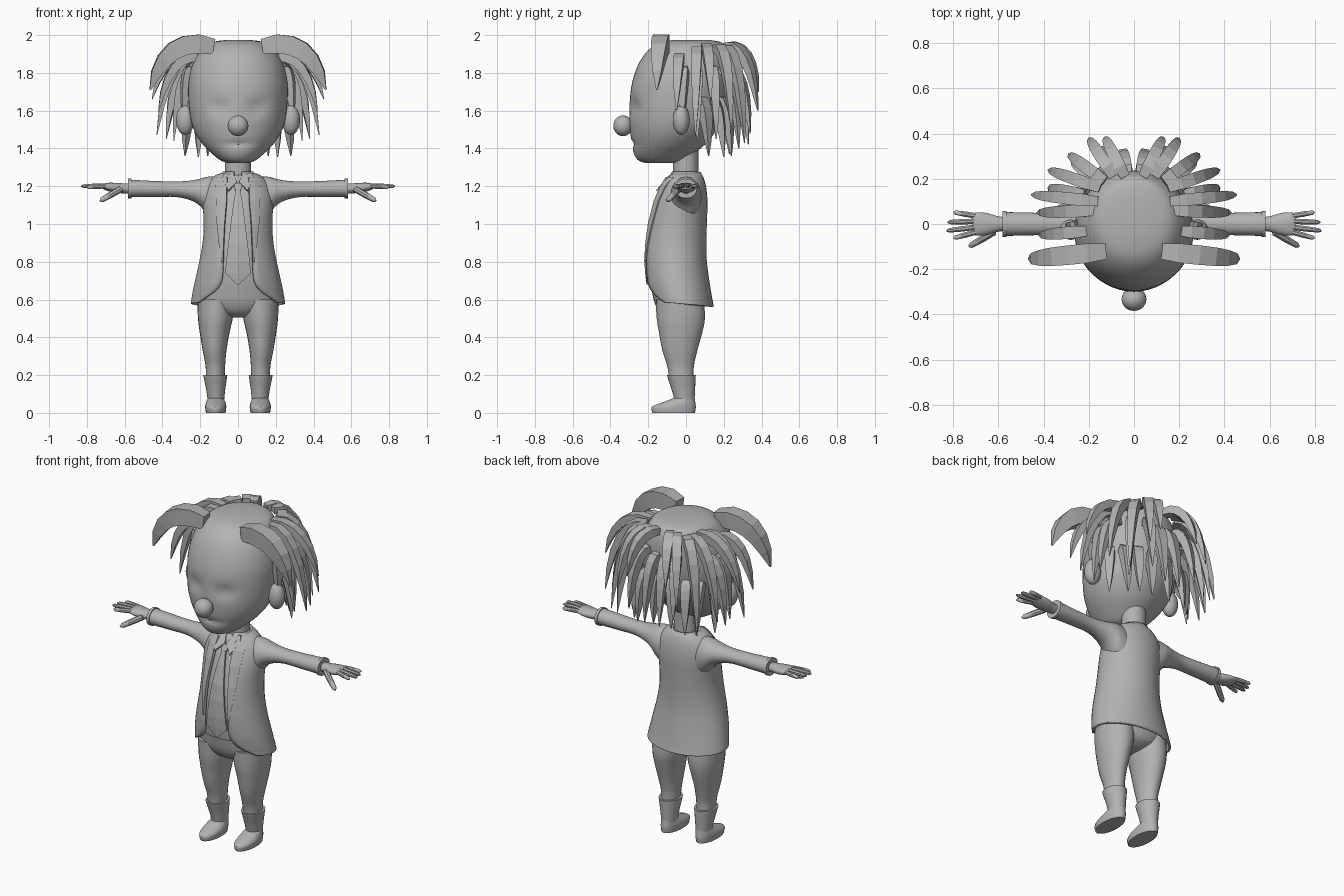
import bpy, bmesh, math
from mathutils import Vector

if "Cube" in bpy.data.objects:
    bpy.data.objects.remove(bpy.data.objects["Cube"])

grey = bpy.data.materials.new("plain grey")
grey.diffuse_color = (0.45, 0.45, 0.45, 1)
grey.use_nodes = True
grey.node_tree.nodes["Principled BSDF"].inputs["Base Color"].default_value = grey.diffuse_color


def make(name, verts, faces, smooth=True, thick=0, angle=40):
    me = bpy.data.meshes.new(name)
    me.from_pydata([tuple(v) for v in verts], [], faces)
    bm = bmesh.new()
    bm.from_mesh(me)
    bmesh.ops.recalc_face_normals(bm, faces=bm.faces[:])
    bm.to_mesh(me)
    bm.free()
    ob = bpy.data.objects.new(name, me)
    bpy.context.collection.objects.link(ob)
    me.materials.append(grey)
    if thick:
        m = ob.modifiers.new("thickness", 'SOLIDIFY')
        m.thickness, m.offset = thick, 0
    if smooth:
        bpy.ops.object.select_all(action='DESELECT')
        ob.select_set(True)
        bpy.context.view_layer.objects.active = ob
        bpy.ops.object.shade_smooth_by_angle(angle=math.radians(angle))
    return ob


def loft(name, rings, closed=True, caps=True, **kw):
    n = len(rings[0])
    faces = [(i * n + j, i * n + (j + 1) % n, (i + 1) * n + (j + 1) % n, (i + 1) * n + j)
             for i in range(len(rings) - 1) for j in range(n if closed else n - 1)]
    if caps:
        faces += [tuple(range(n))[::-1], tuple(range((len(rings) - 1) * n, len(rings) * n))]
    return make(name, [v for r in rings for v in r], faces, **kw)


def fine(rows, k=4):
    """Smooth curve through the rows of a profile."""
    out = []
    for i in range(len(rows) - 1):
        a, b, c, d = rows[max(i - 1, 0)], rows[i], rows[i + 1], rows[min(i + 2, len(rows) - 1)]
        for s in range(k):
            t = s / k
            out.append([0.5 * (2 * q + (r - p) * t + (2 * p - 5 * q + 4 * r - u) * t * t
                               + (3 * q - p - 3 * r + u) * t ** 3) for p, q, r, u in zip(a, b, c, d)])
    return out + [list(rows[-1])]


def ring(z, hw, yf, yb, xc=0, opening=0, seg=36):
    """Horizontal oval, optionally left open at the front."""
    a0 = math.asin(min(opening / hw, 1)) if opening else 0
    pts = []
    for j in range(seg):
        a = a0 + (2 * math.pi - 2 * a0) * j / ((seg - 1) if opening else seg)
        pts.append(Vector((xc + hw * math.sin(a), (yf + yb) / 2 - (yb - yf) / 2 * math.cos(a), z)))
    return pts


def sweep(name, pts, sizes, sides, smooth):
    """Tapered sweep; sizes are half width and half height."""
    pts = [Vector(p) for p in pts]
    chord = pts[-1] - pts[0]
    s = Vector((-chord.y, chord.x, 0)).normalized()
    rings = []
    for i, p in enumerate(pts):
        t = (pts[min(i + 1, len(pts) - 1)] - pts[max(i - 1, 0)]).normalized()
        nrm = t.cross(s).normalized()
        w, h = sizes[i]
        k = 1.414 if sides == 4 else 1
        rings.append([p + s * w * k * math.cos(a) + nrm * h * k * math.sin(a)
                      for a in [2 * math.pi * (j + 0.5) / sides for j in range(sides)]])
    return loft(name, rings, smooth=smooth)


def ball(name, loc, scale):
    rows = [(math.cos(a), max(math.sin(a), 0.01)) for a in [math.pi * i / 16 for i in range(17)]]
    return loft(name, [[Vector((loc[0] + scale[0] * r * math.cos(b), loc[1] + scale[1] * r * math.sin(b),
                                loc[2] + scale[2] * c)) for b in [math.pi * j / 12 for j in range(24)]]
                       for c, r in rows])


# Head with soft eye sockets and mouth
head_rows = [(1.322, .05, -.21, -.06), (1.335, .09, -.25, -.01), (1.37, .135, -.275, .04),
             (1.42, .185, -.285, .10), (1.48, .225, -.295, .15), (1.55, .25, -.30, .19),
             (1.65, .262, -.298, .22), (1.75, .262, -.285, .235), (1.85, .24, -.25, .235),
             (1.92, .20, -.20, .22), (1.96, .15, -.14, .19), (1.975, .06, -.06, .12)]
rings = [ring(*r, seg=48) for r in fine(head_rows)]
for v in [v for r in rings for v in r if v.y < -0.1]:
    v.y += .022 * math.exp(-((abs(v.x) - .1) / .05) ** 2 - ((v.z - 1.62) / .04) ** 2)
    v.y += .012 * math.exp(-(v.x / .07) ** 2 - ((v.z - 1.425) / .014) ** 2)
loft("head", rings)
ball("nose", (0, -.333, 1.52), (.055, .052, .055))
loft("neck", [ring(z, .07, -.07, .065) for z in (1.2, 1.3, 1.42)])

# Jacket body, open at the front: height, half width, front, back, opening
coat = fine([(1.265, .08, -.07, .07, .05), (1.25, .12, -.10, .085, .055), (1.2, .165, -.13, .10, .058),
             (1.12, .18, -.165, .108, .06), (1.0, .176, -.20, .105, .07), (.9, .182, -.215, .102, .075),
             (.8, .20, -.22, .105, .078), (.7, .222, -.212, .118, .085), (.64, .234, -.20, .128, .12),
             (.60, .241, -.19, .136, .17), (.575, .244, -.185, .142, .205)])
rings = [ring(z, hw, f, b, opening=o) for z, hw, f, b, o in coat]
for v in [v for r in rings for v in r if v.z < .66]:
    v.z -= .09 * v.y * (.66 - v.z) / .085
loft("jacket", rings, closed=False, caps=False, thick=.012)
loft("shirt", [ring(z, hw - .014, f + .014, b - .016) for z, hw, f, b, o in coat if z > .66])
loft("shirt_collar", [ring(1.225, .095, -.105, .08, opening=.02), ring(1.25, .085, -.085, .078, opening=.02),
                      ring(1.275, .075, -.072, .074, opening=.02)], closed=False, caps=False, thick=.012)


def coat_at(z):
    for a, b in zip(coat, coat[1:]):
        if a[0] >= z >= b[0]:
            t = (a[0] - z) / (a[0] - b[0])
            return [p + (q - p) * t for p, q in zip(a, b)]
    return coat[-1]


def on_front(x, z, lift):
    _, hw, f, b, _ = coat_at(z)
    return Vector((x, (f + b) / 2 - (b - f) / 2 * math.sqrt(max(0, 1 - (x / hw) ** 2)) - lift, z))


# Tie: knot and long blade ending in a point
for name, prof in (("tie_knot", ((1.215, .022), (1.18, .016))),
                   ("tie", ((1.18, .012), (1.1, .025), (1.0, .038), (.9, .05), (.8, .062), (.74, .068), (.68, .002)))):
    rings = [[on_front(x * w, z, -.006) for x in (-1, 0, 1)] for z, w in prof]
    loft(name, rings, closed=False, caps=False, smooth=False, thick=.012)

# Pants, upper part
loft("pants_top", [ring(*r) for r in fine([(.505, .05, -.09, .03), (.53, .14, -.135, .08), (.58, .215, -.165, .10),
                                           (.65, .21, -.182, .10), (.72, .195, -.195, .09)])])

for side, tag in ((1, "left_"), (-1, "right_")):
    def flip(rs):
        return [[Vector((v[0] * side, v[1], v[2])) for v in r] for r in rs]

    # Lapel and collar flap
    lap = [(1.245, .055), (1.2, .06), (1.12, .055), (1.0, .04), (.9, .025), (.8, .008)]
    loft(tag + "lapel", flip([[on_front(coat_at(z)[4] + w * t, z, .01) for t in (0, .5, 1)] for z, w in lap]),
         closed=False, caps=False, smooth=False, thick=.01)
    flap = [(.005, -.115, 1.222), (.05, -.155, 1.175), (.085, -.10, 1.235), (.07, -.07, 1.27), (.02, -.085, 1.25)]
    make(tag + "collar_flap", flip([flap])[0], [(0, 1, 2, 3, 4)], smooth=False, thick=.01)

    # Sleeve and cuff: x, low, high, half depth
    def arm(name, rows):
        loft(tag + name, flip([[(x, d * math.cos(a), (lo + hi) / 2 + (hi - lo) / 2 * math.sin(a))
                                for a in [math.pi * j / 12 for j in range(24)]] for x, lo, hi, d in rows]))

    arm("sleeve", fine([(.10, 1.0, 1.252, .08), (.16, 1.045, 1.25, .082), (.2, 1.095, 1.24, .074),
                        (.25, 1.125, 1.23, .06), (.33, 1.143, 1.225, .048), (.45, 1.143, 1.228, .05),
                        (.575, 1.142, 1.235, .053)]))
    arm("cuff", [(.565, 1.136, 1.24, .058), (.582, 1.136, 1.24, .058)])
    arm("palm", fine([(.56, 1.16, 1.215, .03), (.60, 1.162, 1.215, .034), (.65, 1.165, 1.218, .048),
                      (.69, 1.175, 1.218, .052), (.715, 1.185, 1.212, .046)]))

    # Fingers and thumb
    tips = [((.70, .036, 1.2), (.80, .052, 1.198)), ((.70, .012, 1.203), (.825, .008, 1.2)),
            ((.70, -.014, 1.203), (.83, -.03, 1.2)), ((.70, -.036, 1.2), (.80, -.063, 1.195)),
            ((.62, -.035, 1.185), (.73, -.10, 1.122))]
    for i, (a, b) in enumerate(tips):
        a, b = [Vector((p[0] * side, p[1], p[2])) for p in (a, b)]
        r = .013 if i < 4 else .017
        sweep(tag + ("finger" if i < 4 else "thumb"), [a.lerp(b, t) for t in (0, .5, .9, 1)],
              [(r, r), (r, r), (r * .8, r * .8), (r * .3, r * .3)], 8, True)

    # Trouser leg, ankle sock and shoe: height, half width, front, back, centre
    def leg(name, rows, k=4):
        loft(tag + name, flip([ring(*r, seg=24) for r in fine(rows, k)]))

    leg("trouser_leg", [(.6, .10, -.16, .095, .115), (.5, .092, -.155, .10, .12), (.42, .078, -.142, .085, .124),
                        (.33, .063, -.125, .06, .124), (.25, .052, -.10, .042, .12), (.19, .05, -.09, .04, .12)])
    leg("ankle_sock", [(.2, .063, -.10, .052, .12), (.19, .062, -.098, .051, .12), (.12, .05, -.075, .048, .118),
                       (.06, .043, -.06, .045, .117)])
    leg("shoe", [(0, .052, -.178, .048, .118), (.03, .056, -.182, .052, .118), (.05, .053, -.14, .05, .118),
                 (.078, .042, -.065, .046, .118)], 3)
    ball(tag + "ear", (side * .28, -.025, 1.55), (.048, .045, .078))

    # Hair: curved tapering locks given by root and tip
    def lock(root, tip, lift, w, h):
        a, b = [Vector((p[0] * side, p[1], p[2])) for p in (root, tip)]
        c = a.lerp(b, .75)
        c.z = a.z + lift
        pts = [a.lerp(c, t).lerp(c.lerp(b, t), t) for t in [i / 6 for i in range(7)]]
        taper = (.8, 1, 1, .95, .8, .55, .08)
        sweep(tag + "hair_lock", pts, [(w * k, h * k) for k in taper], 4, False)

    lock((.13, -.122, 1.94), (.465, -.155, 1.71), .07, .043, .05)
    top = [((.2, -.03, 1.88), (.42, -.05, 1.6)), ((.17, .06, 1.92), (.43, .05, 1.47)),
           ((.16, .1, 1.93), (.455, .13, 1.66)), ((.15, .16, 1.93), (.38, .24, 1.5)),
           ((.13, .19, 1.93), (.29, .31, 1.43)), ((.09, .21, 1.94), (.2, .38, 1.6)),
           ((.04, .21, 1.94), (.13, .385, 1.7))]
    middle = [((.25, -.01, 1.82), (.29, -.02, 1.52)), ((.25, .06, 1.8), (.34, .06, 1.44)),
              ((.22, .13, 1.82), (.38, .16, 1.45)), ((.17, .19, 1.82), (.27, .28, 1.4)),
              ((.1, .22, 1.82), (.15, .34, 1.48)), ((.03, .22, 1.8), (.05, .33, 1.42))]
    low = [((.24, .08, 1.66), (.28, .12, 1.36)), ((.2, .14, 1.66), (.21, .2, 1.355)),
           ((.13, .18, 1.66), (.16, .24, 1.36)), ((.05, .2, 1.66), (.06, .23, 1.37))]
    for group, lift in ((top, .03), (middle, .01), (low, -.03)):
        for root, tip in group:
            lock(root, tip, lift, .027, .024)
